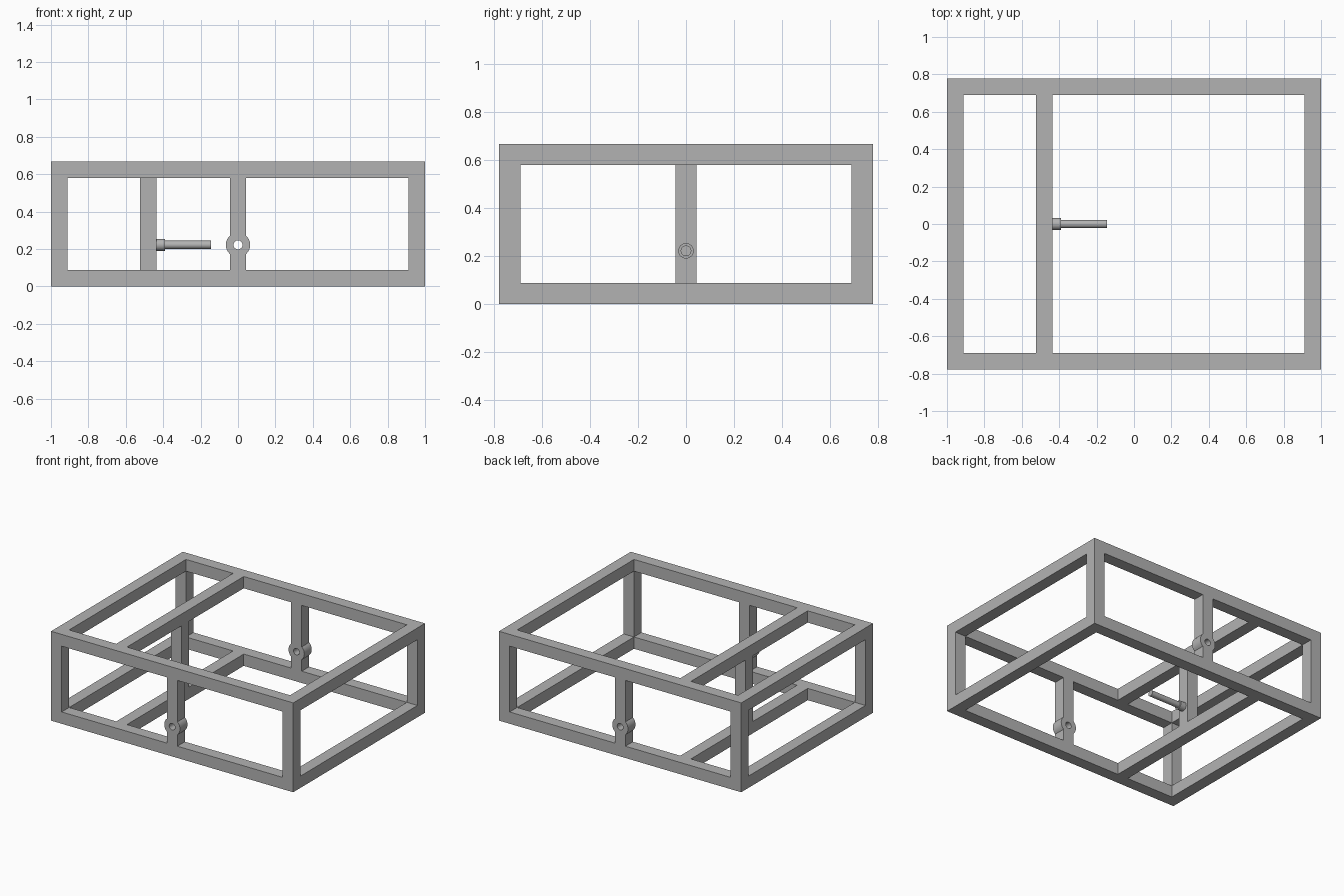
import bpy
from math import pi, radians

if "Cube" in bpy.data.objects:
    bpy.data.objects.remove(bpy.data.objects["Cube"], do_unlink=True)

W, D, H = 2.0, 1.554, 0.667     # overall size
B = 0.088                       # beam thickness
BAR_X = -0.479                  # crossbar position
PIN_Z = 0.222                   # axis height of pin and eyelets

grey = bpy.data.materials.new("metal grey")
grey.use_nodes = True
grey.diffuse_color = (0.45, 0.45, 0.45, 1)
grey.node_tree.nodes["Principled BSDF"].inputs["Base Color"].default_value = grey.diffuse_color


def finish(name):
    ob = bpy.context.object
    ob.name = ob.data.name = name
    ob.data.materials.append(grey)
    return ob


def box(name, size, loc):
    bpy.ops.mesh.primitive_cube_add(size=1, location=loc)
    bpy.context.object.scale = size
    bpy.ops.object.transform_apply(location=False, rotation=False, scale=True)
    return finish(name)


def cylinder(name, radius, length, loc, axis):
    rot = (0, pi / 2, 0) if axis == "x" else (pi / 2, 0, 0)
    bpy.ops.mesh.primitive_cylinder_add(vertices=48, radius=radius, depth=length,
                                        location=loc, rotation=rot)
    bpy.ops.object.shade_smooth_by_angle(angle=radians(30))
    return finish(name)


def combine(ob, tool, operation):
    mod = ob.modifiers.new("combine", "BOOLEAN")
    mod.object, mod.operation, mod.solver = tool, operation, "EXACT"
    bpy.ops.object.select_all(action="DESELECT")
    ob.select_set(True)
    bpy.context.view_layer.objects.active = ob
    bpy.ops.object.modifier_apply(modifier=mod.name)
    bpy.data.objects.remove(tool, do_unlink=True)


# Outer frame: a block opened through along each axis
frame = box("frame", (W, D, H), (0, 0, H / 2))
for axis in range(3):
    size = [W - 2 * B, D - 2 * B, H - 2 * B]
    size[axis] = 3
    combine(frame, box("opening", size, (0, 0, H / 2)), "DIFFERENCE")

# Crossbars running front to back, joined by a central post
for name, z in (("lower_crossbar", B / 2), ("upper_crossbar", H - B / 2)):
    box(name, (B, D - 2 * B, B), (BAR_X, 0, z))
box("center_post", (B, B, H - 2 * B), (BAR_X, 0, H / 2))

# Front and back posts with round eyelets
for name, side in (("front_post", -1), ("back_post", 1)):
    y = side * (D - B) / 2
    post = box(name, (B, B, H - 2 * B), (0, y, H / 2))
    combine(post, cylinder("eyelet", 0.065, B, (0, y, PIN_Z), "y"), "UNION")
    combine(post, cylinder("eyelet_hole", 0.024, 3 * B, (0, y, PIN_Z), "y"), "DIFFERENCE")
    bpy.ops.object.shade_smooth_by_angle(angle=radians(30))

# Pin with collar on the central post
start = BAR_X + B / 2
cylinder("pin_collar", 0.032, 0.046, (start + 0.023, 0, PIN_Z), "x")
cylinder("pin", 0.022, 0.29, (start + 0.145, 0, PIN_Z), "x")
